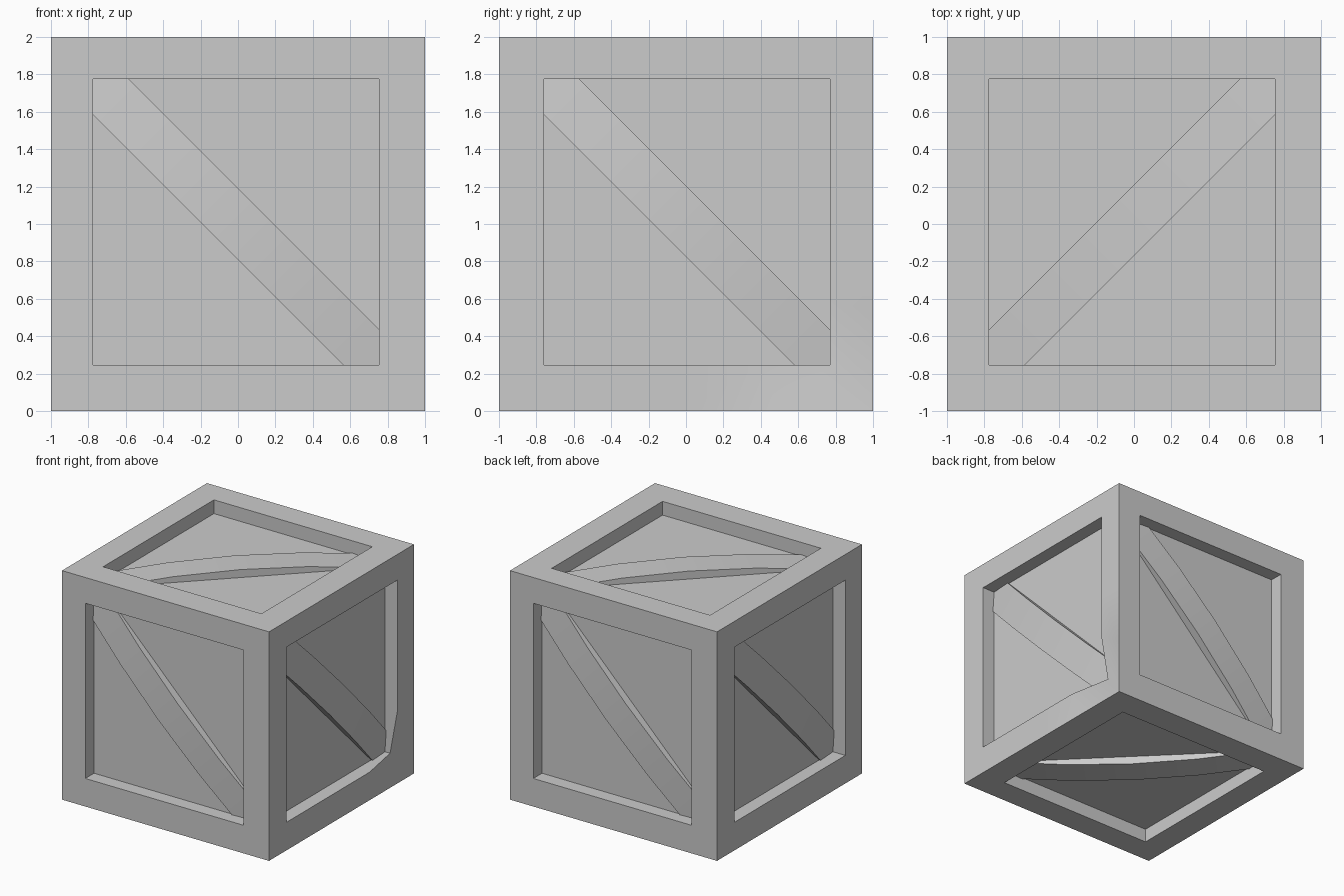
import bpy, bmesh, math
from mathutils import Vector

if "Cube" in bpy.data.objects:
    bpy.data.objects.remove(bpy.data.objects["Cube"])

DEPTH = 0.12      # panel recess
HALF = 0.765      # half size of a panel opening
BAND = 0.095      # half width of a brace, measured along u and v
C = Vector((0, 0, 1))
X, Y, Z = Vector((1, 0, 0)), Vector((0, 1, 0)), Vector((0, 0, 1))

# name, u axis, v axis, outward axis, panel offset, brace slope, dented corner
SIDES = [
    ("front",  X,  Z, -Y, (-0.01, 0.01), -1, False),
    ("back",  -X,  Z,  Y, (-0.01, 0.01), -1, False),
    ("right",  Y,  Z,  X, (0.005, 0.01), -1, True),
    ("left",  -Y,  Z, -X, (0.005, 0.01), -1, False),
    ("top",    X,  Y,  Z, (-0.01, 0.01),  1, False),
    ("bottom", X, -Y, -Z, (-0.01, 0.01),  1, False),
]


def square(half, du=0, dv=0):
    """Sixteen points around a square, counter-clockwise, corners included."""
    pts = []
    for i in range(4):
        a = i * math.pi / 2
        c, s = round(math.cos(a)), round(math.sin(a))
        for k in range(4):
            p, q = half * (-1 + k / 2), -half
            pts.append((c * p - s * q + du, s * p + c * q + dv))
    return pts


def finish(bm, name):
    bmesh.ops.remove_doubles(bm, verts=bm.verts, dist=0.0005)
    bmesh.ops.triangulate(bm, faces=[f for f in bm.faces if len(f.verts) > 4])
    mesh = bpy.data.meshes.new(name)
    bm.to_mesh(mesh)
    bm.free()
    ob = bpy.data.objects.new(name, mesh)
    bpy.context.collection.objects.link(ob)
    bpy.ops.object.select_all(action='DESELECT')
    ob.select_set(True)
    bpy.context.view_layer.objects.active = ob
    bpy.ops.object.shade_smooth_by_angle(angle=math.radians(30))


# Crate body: six framed faces with recessed panels
bm = bmesh.new()
for name, u, v, n, (du, dv), slope, dent in SIDES:
    rings = []
    for half, h, ou, ov in ((1, 1, 0, 0), (HALF, 1, du, dv), (HALF, 1 - DEPTH, du, dv)):
        rings.append([bm.verts.new(C + u * a + v * b + n * h)
                      for a, b in square(half, ou, ov)])
    if dent:                      # one opening corner is pushed inwards
        rings[1][4].co -= n * 0.07
    for r0, r1 in zip(rings, rings[1:]):
        for i in range(16):
            j = (i + 1) % 16
            bm.faces.new((r0[i], r0[j], r1[j], r1[i]))
    bm.faces.new(rings[2])
finish(bm, "crate_body")

# Diagonal braces: bowed strips running corner to corner
E = HALF - BAND
STATIONS = [(-E, 0.013), (-0.38, 0.052), (0, 0.07), (0.38, 0.052), (E, 0.013)]
for name, u, v, n, (du, dv), slope, dent in SIDES:
    bm = bmesh.new()

    def point(s, w, h):
        return bm.verts.new(C + u * (s + w + du) + v * (slope * (s - w) + dv)
                            + n * (1 - DEPTH + h))

    tops = [[point(s, w, h) for s, h in STATIONS] for w in (-BAND, BAND)]
    feet = [[point(s, w, 0) for s, h in STATIONS] for w in (-BAND, BAND)]
    for i in range(len(STATIONS) - 1):
        bm.faces.new((tops[0][i], tops[0][i + 1], tops[1][i + 1], tops[1][i]))
        for t, f in zip(tops, feet):
            bm.faces.new((t[i], t[i + 1], f[i + 1], f[i]))
    # pointed ends fade out in the panel corners
    for i, s in ((0, -HALF), (-1, HALF)):
        tip = point(s, 0, 0.0005)
        bm.faces.new((tops[0][i], tops[1][i], tip))
        for t, f in zip(tops, feet):
            bm.faces.new((t[i], f[i], tip))
    bmesh.ops.recalc_face_normals(bm, faces=bm.faces)
    if max(bm.faces, key=lambda f: f.calc_center_median().dot(n)).normal.dot(n) < 0:
        bmesh.ops.reverse_faces(bm, faces=bm.faces)
    finish(bm, name + "_brace")
